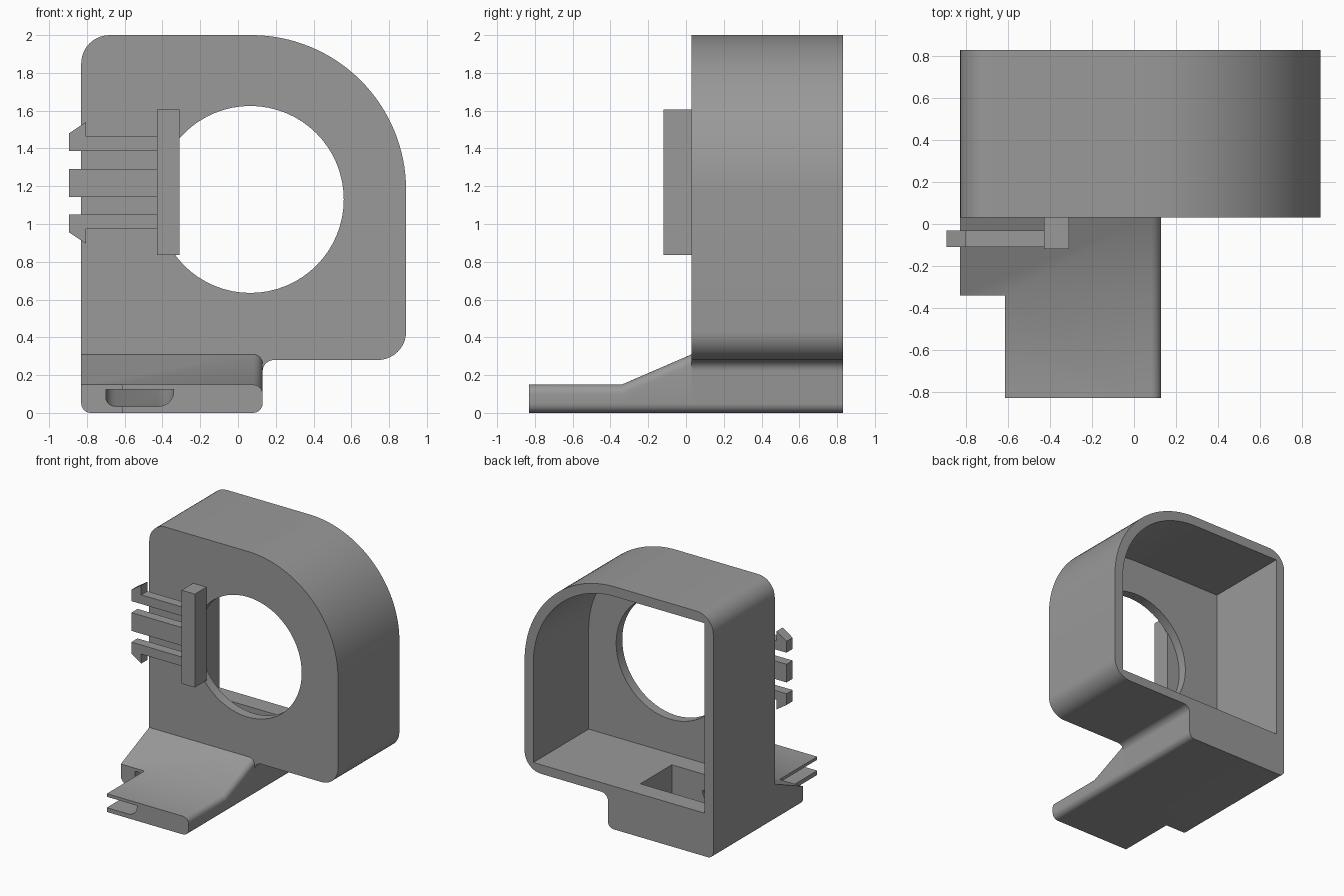
import bpy, bmesh, math

if "Cube" in bpy.data.objects:
    bpy.data.objects.remove(bpy.data.objects["Cube"])

grey = bpy.data.materials.new("plain grey")
grey.diffuse_color = (0.32, 0.32, 0.32, 1)
grey.use_nodes = True
grey.node_tree.nodes["Principled BSDF"].inputs["Base Color"].default_value = grey.diffuse_color


def arc(cx, cz, r, a0, a1, n):
    return [(cx + r * math.cos(math.radians(a0 + (a1 - a0) * i / n)),
             cz + r * math.sin(math.radians(a0 + (a1 - a0) * i / n))) for i in range(n + 1)]


def rect(x0, x1, z0, z1):
    return [(x0, z0), (x1, z0), (x1, z1), (x0, z1)]


def loft(name, sections):
    """Closed solid through (y, [(x, z), ...]) sections with equal point counts."""
    bm = bmesh.new()
    rings = [[bm.verts.new((x, y, z)) for x, z in pts] for y, pts in sections]
    bm.faces.new(rings[0])
    bm.faces.new(rings[-1][::-1])
    n = len(rings[0])
    for a, b in zip(rings, rings[1:]):
        for i in range(n):
            j = (i + 1) % n
            bm.faces.new((a[i], b[i], b[j], a[j]))
    bmesh.ops.recalc_face_normals(bm, faces=bm.faces)
    if bm.calc_volume(signed=True) < 0:
        bmesh.ops.reverse_faces(bm, faces=bm.faces)
    me = bpy.data.meshes.new(name)
    bm.to_mesh(me)
    bm.free()
    me.materials.append(grey)
    ob = bpy.data.objects.new(name, me)
    bpy.context.collection.objects.link(ob)
    return ob


def prism(name, pts, y0, y1):
    return loft(name, [(y0, pts), (y1, pts)])


def volume(me):
    bm = bmesh.new()
    bm.from_mesh(me)
    v = bm.calc_volume(signed=True)
    bm.free()
    return v


def cut(ob, cutter):
    """Subtract the cutter, trying another solver if the result is not sound."""
    before = volume(ob.data)
    for solver in ("EXACT", "MANIFOLD", "FLOAT"):
        mod = ob.modifiers.new("cut", "BOOLEAN")
        mod.operation, mod.solver, mod.object = "DIFFERENCE", solver, cutter
        bpy.context.view_layer.update()
        graph = bpy.context.evaluated_depsgraph_get()
        result = bpy.data.meshes.new_from_object(ob.evaluated_get(graph))
        ob.modifiers.remove(mod)
        if 0.15 * before < volume(result) < before:
            ob.data = result
            break
    bpy.data.objects.remove(cutter)


def smooth(ob):
    bpy.ops.object.select_all(action="DESELECT")
    ob.select_set(True)
    bpy.context.view_layer.objects.active = ob
    bpy.ops.object.shade_smooth_by_angle(angle=math.radians(30))


# Housing outline: big rounded shoulder, small corners, stepped base
outline = (arc(-0.78, 0.05, 0.05, 180, 270, 6) + arc(0.08, 0.05, 0.05, 270, 360, 6)
           + arc(0.19, 0.22, 0.06, 180, 90, 6) + arc(0.74, 0.43, 0.15, 270, 360, 10)
           + arc(0.07, 1.18, 0.82, 0, 90, 32) + arc(-0.68, 1.85, 0.15, 90, 180, 10))
housing = prism("housing", outline, 0.03, 0.83)

# Cavity open to the back, and the round window in the front wall
cavity = [(-0.75, 0.355), (0.81, 0.355)] + arc(0.07, 1.18, 0.74, 0, 90, 32) + [(-0.75, 1.92)]
cut(housing, prism("cavity", cavity, 0.11, 0.95))
cut(housing, prism("window", arc(0.065, 1.13, 0.495, 0, 354.375, 63), -0.1, 0.2))


# Foot: flat tongue rising in a slope to the housing, rounded on its right side
def foot_section(top):
    return (arc(-0.78, 0.05, 0.05, 180, 270, 6) + arc(0.08, 0.05, 0.05, 270, 360, 6)
            + arc(0.08, top - 0.05, 0.05, 0, 90, 6) + [(-0.83, top)])


foot = loft("foot", [(-0.83, foot_section(0.15)), (-0.34, foot_section(0.15)),
                     (0.03, foot_section(0.31))])
cut(foot, prism("notch", rect(-1, -0.615, -0.1, 0.5), -1, -0.34))


# Channel from the tongue tip up to the pocket in the cavity floor
def channel_section(rise):
    return ([(-0.70, 0.125 + rise)] + arc(-0.65, 0.085 + rise, 0.05, 180, 270, 5)
            + arc(-0.42, 0.115 + rise, 0.08, 270, 350, 6) + [(-0.34, 0.125 + rise)])


for part in (housing, foot):
    cut(part, loft("channel", [(-0.9, channel_section(0)), (-0.34, channel_section(0)),
                               (0.3, channel_section(0.1))]))
cut(housing, prism("pocket", rect(-0.749, -0.06, 0.12, 0.5), 0.27, 0.68))
smooth(housing)
smooth(foot)

# Clip: upright bar with a plain middle arm and two barbed arms
prism("clip_bar", rect(-0.43, -0.31, 0.835, 1.605), -0.12, 0.035)
prism("clip_middle_arm", rect(-0.895, -0.43, 1.142, 1.292), -0.11, -0.03)
barbed = [(-0.895, 1.387), (-0.43, 1.387), (-0.43, 1.462), (-0.805, 1.462),
          (-0.805, 1.54), (-0.895, 1.48)]
prism("clip_upper_arm", barbed, -0.11, -0.03)
prism("clip_lower_arm", [(x, 2.436 - z) for x, z in barbed], -0.11, -0.03)
